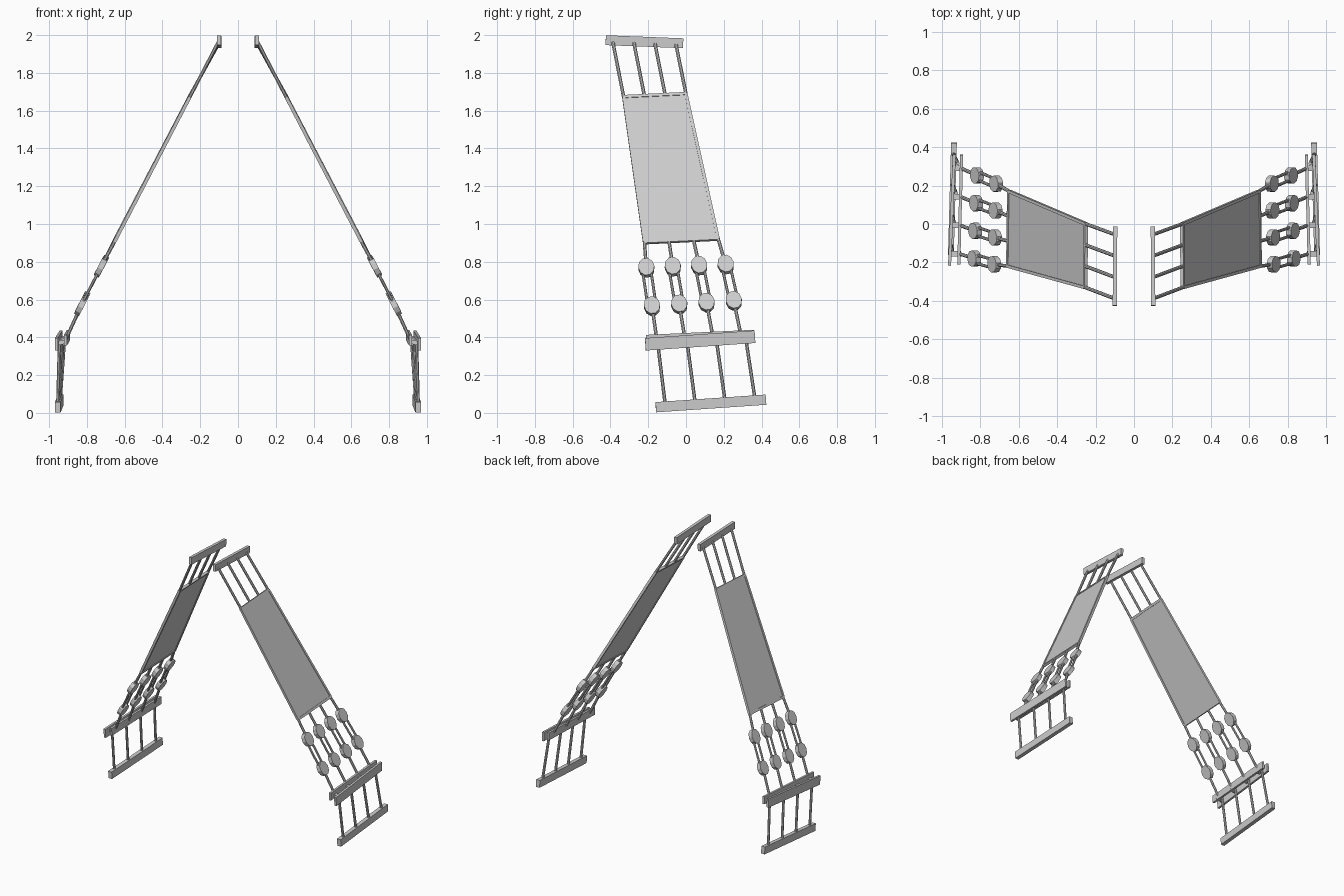
import bpy, bmesh, math
from mathutils import Vector, Matrix

if "Cube" in bpy.data.objects:
    bpy.data.objects.remove(bpy.data.objects["Cube"])

grey = bpy.data.materials.new("mid grey")
grey.diffuse_color = (0.6, 0.6, 0.6, 1)
grey.use_nodes = True
grey.node_tree.nodes["Principled BSDF"].inputs["Base Color"].default_value = grey.diffuse_color


def finish(name, bm):
    """Make an object from bm and mirror it across x = 0."""
    bmesh.ops.recalc_face_normals(bm, faces=bm.faces)
    me = bpy.data.meshes.new(name)
    bm.to_mesh(me)
    bm.free()
    me.materials.append(grey)
    ob = bpy.data.objects.new(name, me)
    bpy.context.collection.objects.link(ob)
    mod = ob.modifiers.new("Mirror", 'MIRROR')
    mod.use_axis[0] = True
    mod.use_mirror_merge = False
    return ob


def frame(x, up, origin):
    """Matrix with columns: along, side, up."""
    x = x.normalized()
    y = up.cross(x).normalized()
    z = x.cross(y)
    m = Matrix((x, y, z)).transposed().to_4x4()
    m.translation = origin
    return m


def beam(bm, a, b, thick, height, up=Vector((0, 0, 1))):
    d = b - a
    m = frame(d, up, (a + b) / 2) @ Matrix.Diagonal((d.length, thick, height, 1))
    bmesh.ops.create_cube(bm, size=1, matrix=m)


def rod(bm, a, b, r=0.0095, sides=8):
    d = b - a
    m = frame(d, Vector((0.3, 1, 0.2)), (a + b) / 2) @ Matrix.Rotation(math.pi / 2, 4, 'Y')
    bmesh.ops.create_cone(bm, cap_ends=True, segments=sides, radius1=r, radius2=r,
                          depth=d.length, matrix=m)


V = Vector
# stations down the strap: front end and back end, straps spread evenly between
top = (V((.105, -.387, 1.962)), V((.105, -.053, 1.95)))
pan_a = (V((.255, -.33, 1.672)), V((.25, 0, 1.688)))
pan_b = (V((.655, -.22, .903)), V((.65, .17, .922)))
disc_a = (V((.728, -.21, .768)), V((.718, .21, .785)))
disc_b = (V((.832, -.18, .565)), V((.818, .253, .593)))
hip = (V((.91, -.155, .392)), V((.9, .29, .415)))
hip_out = (V((.945, -.15, .37)), V((.918, .315, .402)))
foot = (V((.954, -.11, .045)), V((.941, .365, .075)))
straps = [i / 3 for i in range(4)]


def at(st, t):
    return st[0].lerp(st[1], t)


normal = (pan_b[0] - pan_a[0]).cross(pan_a[1] - pan_a[0]).normalized()
if normal.x < 0:
    normal = -normal

# solid bars at the top, hip and foot
for name, a, b, th, h in (
        ("top_bar", (.1, -.425, 1.973), (.098, -.015, 1.957), .022, .052),
        ("hip_outer_bar", (.961, -.215, .363), (.936, .365, .403), .016, .066),
        ("hip_inner_bar", (.913, -.21, .385), (.898, .36, .412), .016, .056),
        ("foot_bar", (.954, -.16, .03), (.938, .423, .07), .03, .054)):
    bm = bmesh.new()
    beam(bm, V(a), V(b), th, h)
    finish(name, bm)

# pegs joining the two hip bars
bm = bmesh.new()
for t in straps:
    p = at(hip, t) + V((-.005, 0, -.012))
    q = p + V((.05, 0, -.012))
    beam(bm, p, q, .03, .022)
finish("hip_pegs", bm)

# thin panel with its edge frame
bm = bmesh.new()
corners = [pan_a[0], pan_a[1], pan_b[1], pan_b[0]]
lo = [bm.verts.new(c - normal * .005) for c in corners]
hi = [bm.verts.new(c + normal * .005) for c in corners]
bm.faces.new(hi)
bm.faces.new(lo[::-1])
for i in range(4):
    j = (i + 1) % 4
    bm.faces.new((lo[i], lo[j], hi[j], hi[i]))
finish("panel", bm)
bm = bmesh.new()
for i in range(4):
    beam(bm, corners[i], corners[(i + 1) % 4], .016, .018, normal)
finish("panel_frame", bm)

# straps above, between and below the panel
bm = bmesh.new()
for t in straps:
    rod(bm, at(top, t), at(pan_a, t))
    rod(bm, at(pan_b, t), at(disc_a, t))
    rod(bm, at(disc_b, t), at(hip, t))
finish("strap_rods", bm)

# paired link rods and the discs at their ends
links, discs = bmesh.new(), bmesh.new()
for t in straps:
    a, b = at(disc_a, t), at(disc_b, t)
    side = normal.cross(b - a).normalized() * .022
    for s in (-1, 1):
        rod(links, a + side * s, b + side * s, .008)
    for c in (a, b):
        m = frame(b - a, normal, c) @ Matrix.Diagonal((.052, .043, 1, 1))
        bmesh.ops.create_cone(discs, cap_ends=True, segments=10, radius1=1, radius2=1,
                              depth=.03, matrix=m)
finish("link_rods", links)
finish("link_discs", discs)

# lower rods from hip to foot
bm = bmesh.new()
for t in straps:
    rod(bm, at(hip_out, t), at(foot, t))
finish("lower_rods", bm)
